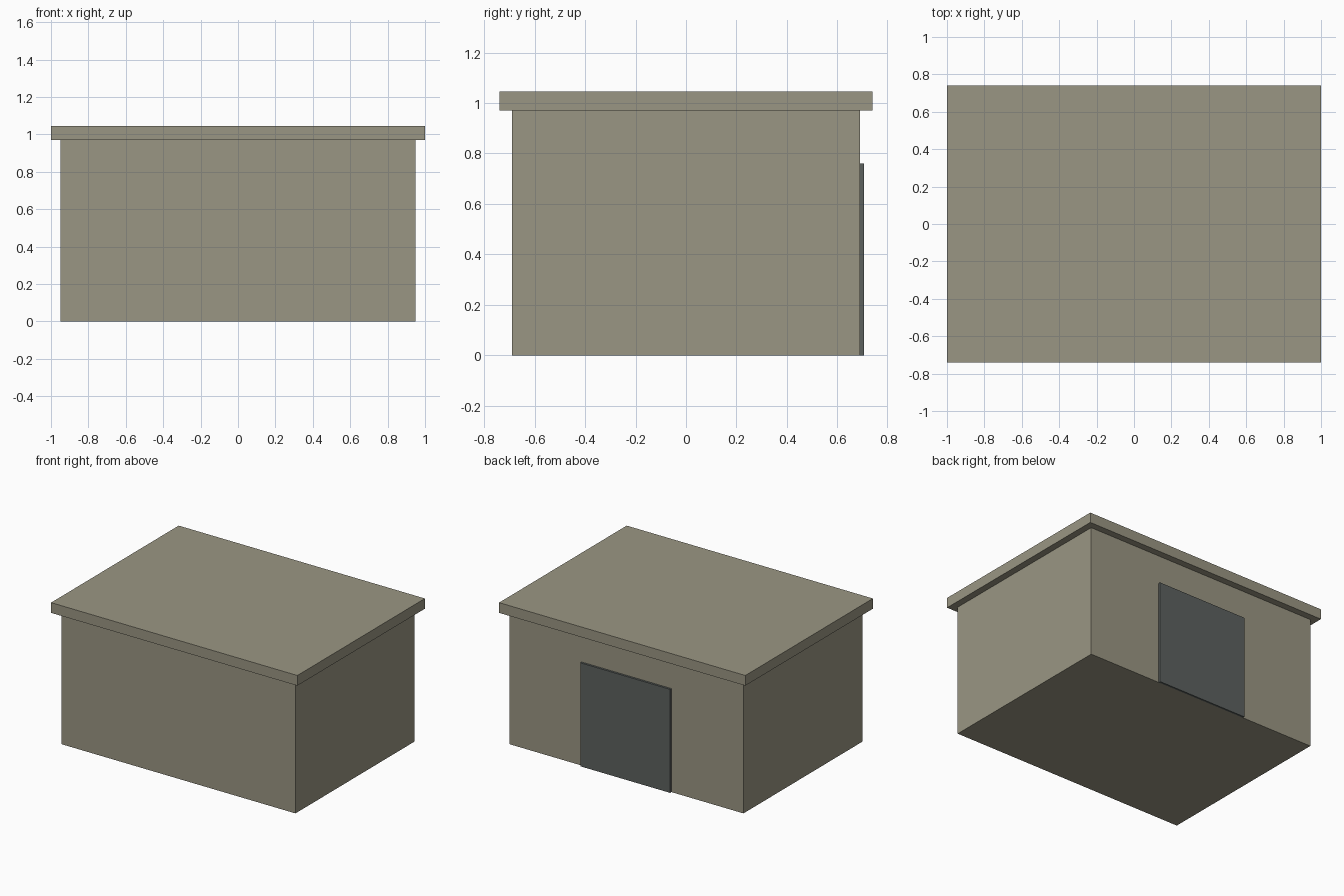
import bpy

if "Cube" in bpy.data.objects:
    bpy.data.objects.remove(bpy.data.objects["Cube"])


def material(name, rgb):
    # sRGB 0-255 to linear
    lin = [(c / 255 / 12.92) if c / 255 <= 0.04045 else ((c / 255 + 0.055) / 1.055) ** 2.4 for c in rgb]
    m = bpy.data.materials.new(name)
    m.diffuse_color = (*lin, 1.0)
    m.use_nodes = True
    m.node_tree.nodes["Principled BSDF"].inputs["Base Color"].default_value = m.diffuse_color
    return m


def box(name, lo, hi, mat):
    bpy.ops.mesh.primitive_cube_add(size=1, location=[(a + b) / 2 for a, b in zip(lo, hi)])
    ob = bpy.context.object
    ob.name = name
    ob.scale = [b - a for a, b in zip(lo, hi)]
    bpy.ops.object.transform_apply(location=False, rotation=False, scale=True)
    ob.data.materials.append(mat)
    return ob


concrete = material("concrete", (154, 150, 131))
steel = material("dark_steel", (92, 97, 95))

# Main block
box("walls", (-0.95, -0.69, 0), (0.95, 0.69, 0.97), concrete)
# Overhanging flat roof slab
box("roof_slab", (-1, -0.74, 0.97), (1, 0.74, 1.045), concrete)
# Door plate on the back wall
box("back_door", (-0.365, 0.69, 0), (0.365, 0.705, 0.76), steel)
